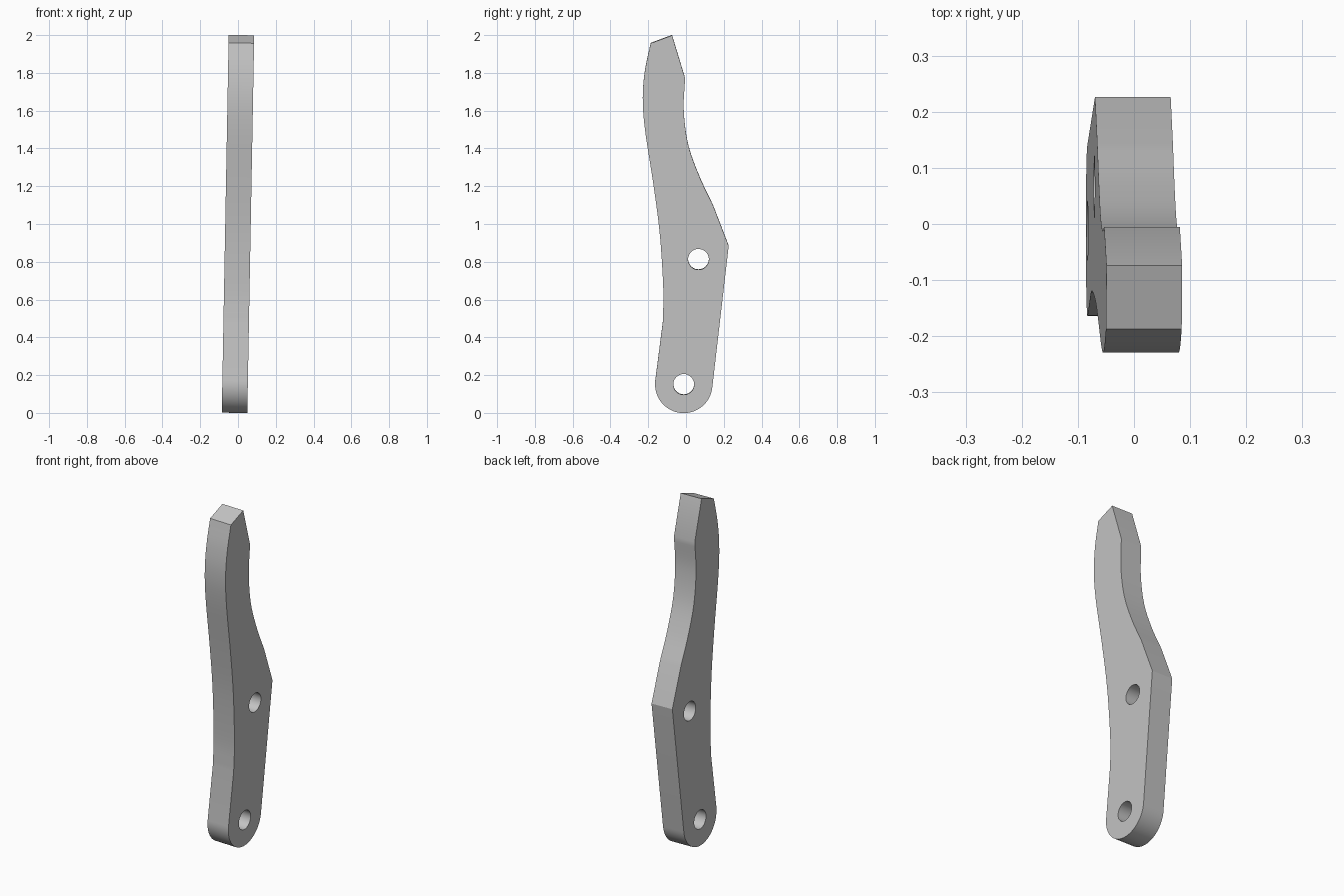
import bpy
import bmesh
from math import cos, sin, pi, radians
from mathutils import Matrix, Vector

cube = bpy.data.objects.get("Cube")
if cube:
    bpy.data.objects.remove(cube, do_unlink=True)

THICKNESS = 0.135
TILT = radians(1.05)
LOWER_HOLE = (-0.012, 0.152)
UPPER_HOLE = (0.066, 0.814)
HOLE_RADIUS = 0.055
END_RADIUS = 0.152


def arc(centre, radius, start, end, steps):
    return [(centre[0] + radius * cos(start + (end - start) * i / steps),
             centre[1] + radius * sin(start + (end - start) * i / steps))
            for i in range(steps + 1)]


def smooth(points, steps=6):
    """Catmull-Rom curve through the points."""
    p = [Vector(q) for q in points]
    p = [2 * p[0] - p[1]] + p + [2 * p[-1] - p[-2]]
    out = []
    for a, b, c, d in zip(p, p[1:], p[2:], p[3:]):
        for i in range(steps):
            t = i / steps
            out.append(0.5 * (2 * b + (c - a) * t + (2 * a - 5 * b + 4 * c - d) * t * t
                              + (3 * b - a - 3 * c + d) * t ** 3))
    return out + [p[-2]]


# Side profile: rounded foot, rear corner, hollow back, cut tip, bowed front
foot = arc(LOWER_HOLE, END_RADIUS, pi - radians(7), 2 * pi - radians(7), 32)
back = smooth([(0.143, 1.10), (0.07, 1.255), (0.012, 1.42), (-0.012, 1.60), (-0.005, 1.773)])
tip = [(-0.074, 2.0)]
front = smooth([(-0.187, 1.958), (-0.217, 1.815), (-0.229, 1.67), (-0.217, 1.50),
                (-0.172, 1.206), (-0.138, 0.94), (-0.12, 0.65), (-0.123, 0.48)])
outline = foot + [(0.226, 0.885)] + back + tip + front

# Flat filled curve with holes, given thickness
curve = bpy.data.curves.new("lever_profile", "CURVE")
curve.dimensions = "2D"
curve.fill_mode = "BOTH"
curve.extrude = THICKNESS / 2
holes = [arc(c, HOLE_RADIUS, 0, 2 * pi, 40)[:-1] for c in (LOWER_HOLE, UPPER_HOLE)]
for loop in [outline] + holes:
    spline = curve.splines.new("POLY")
    spline.points.add(len(loop) - 1)
    for point, (u, v) in zip(spline.points, loop):
        point.co = (u, v, 0, 1)
    spline.use_cyclic_u = True

lever = bpy.data.objects.new("lever_plate", curve)
bpy.context.collection.objects.link(lever)
bpy.ops.object.select_all(action="DESELECT")
lever.select_set(True)
bpy.context.view_layer.objects.active = lever
bpy.ops.object.convert(target="MESH")
lever = bpy.context.object

# Stand the plate upright and lean it slightly sideways
stand = Matrix(((0, 0, 1), (1, 0, 0), (0, 1, 0))).to_4x4()
lean = (Matrix.Translation((0, 0, 1)) @ Matrix.Rotation(TILT, 4, "Y")
        @ Matrix.Translation((0, 0, -1)))
bm = bmesh.new()
bm.from_mesh(lever.data)
bmesh.ops.remove_doubles(bm, verts=bm.verts, dist=0.0001)
bmesh.ops.transform(bm, matrix=lean @ stand, verts=bm.verts)
bmesh.ops.recalc_face_normals(bm, faces=bm.faces)
bm.to_mesh(lever.data)
bm.free()
bpy.ops.object.shade_smooth_by_angle(angle=radians(20))

# Plain grey metal
grey = bpy.data.materials.new("plain_grey")
grey.use_nodes = True
colour = (0.55, 0.55, 0.55, 1)
grey.diffuse_color = colour
grey.node_tree.nodes["Principled BSDF"].inputs["Base Color"].default_value = colour
lever.data.materials.clear()
lever.data.materials.append(grey)
